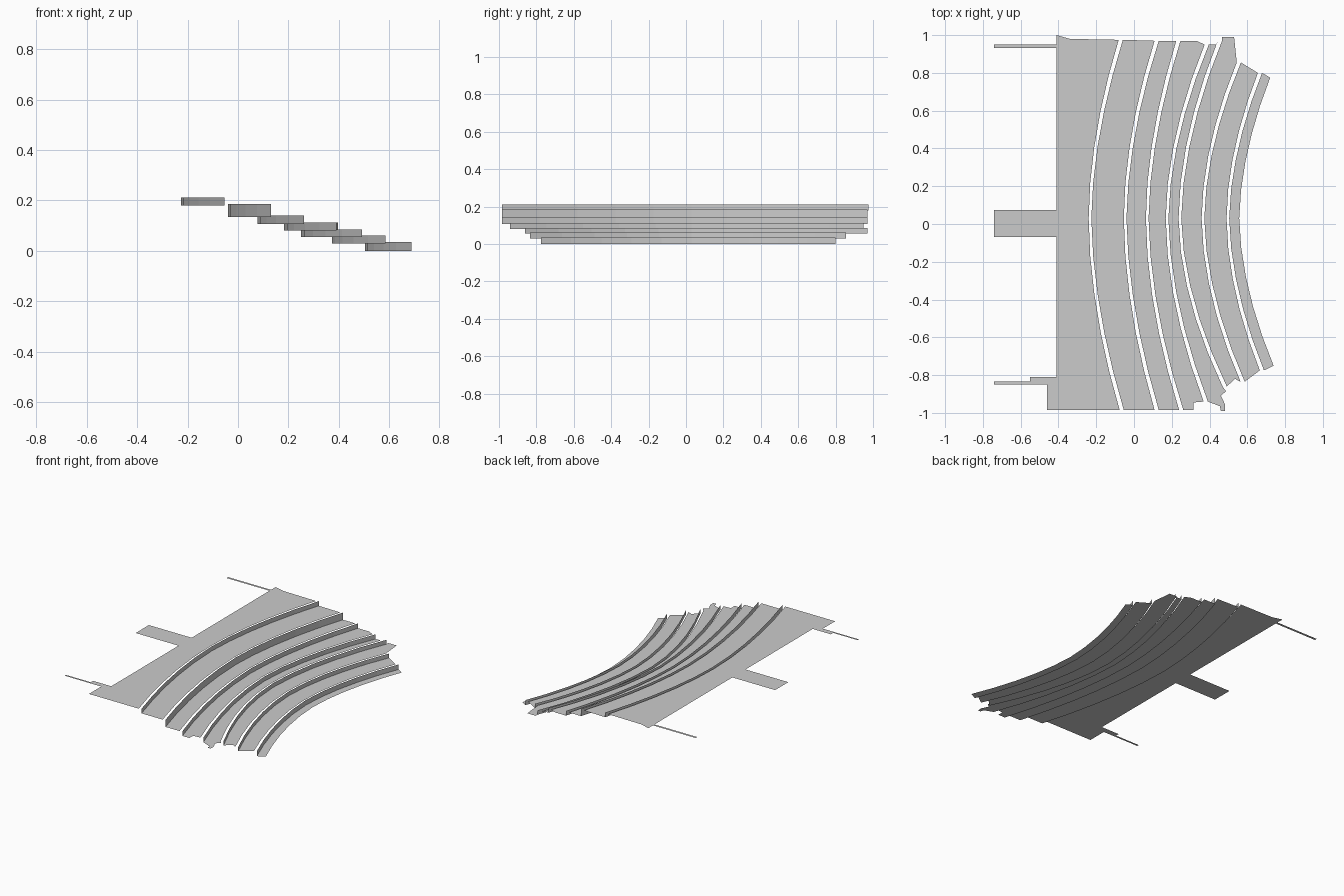
import bpy, bmesh

cube = bpy.data.objects.get("Cube")
if cube:
    bpy.data.objects.remove(cube, do_unlink=True)

GREY = (0.6, 0.6, 0.6, 1)
stone = bpy.data.materials.new("light grey stone")
stone.use_nodes = True
stone.diffuse_color = GREY
stone.node_tree.nodes["Principled BSDF"].inputs["Base Color"].default_value = GREY

MID_Y = 0.03      # where every step edge bulges furthest back
SEGMENTS = 5      # straight pieces in each half of an edge
LIP = 0.005       # height of a riser above the tread behind it


def edge(curve, side):
    """Bowed step edge from the low-y end to the high-y end, on one side of the gap."""
    middle, low, high = curve
    points = []
    for i in range(-SEGMENTS, SEGMENTS + 1):
        t = abs(i) / SEGMENTS
        end_x, end_y = low if i < 0 else high
        x = middle + (end_x - middle) * t ** 1.8
        y = MID_Y + (end_y - MID_Y) * t
        points.append((x + side * (0.007 + 0.004 * t), y))
    return points


def make_object(name, build):
    mesh = bpy.data.meshes.new(name)
    bm = bmesh.new()
    build(bm)
    bm.to_mesh(mesh)
    bm.free()
    mesh.materials.append(stone)
    obj = bpy.data.objects.new(name, mesh)
    bpy.context.collection.objects.link(obj)
    return obj


def make_sheet(name, outline, z):
    """Flat horizontal sheet facing up."""
    def build(bm):
        face = bm.faces.new([bm.verts.new((x, y, z)) for x, y in outline])
        face.normal_update()
        if face.normal.z < 0:
            face.normal_flip()
        bmesh.ops.triangulate(bm, faces=[face], ngon_method='EAR_CLIP')
    return make_object(name, build)


def make_riser(name, path, bottom, top):
    """Upright wall along a step edge, facing down the steps."""
    def build(bm):
        low = [bm.verts.new((x, y, bottom)) for x, y in path]
        high = [bm.verts.new((x, y, top)) for x, y in path]
        for i in range(len(path) - 1):
            bm.faces.new((low[i], low[i + 1], high[i + 1], high[i]))
    return make_object(name, build)


# Step edges: middle x, low-y end, high-y end
curves = [
    (-0.233, (-0.065, -0.985), (-0.07, 0.975)),
    (-0.047, (0.12, -0.985), (0.12, 0.97)),
    (0.07, (0.25, -0.985), (0.235, 0.97)),
    (0.175, (0.38, -0.94), (0.385, 0.95)),
    (0.243, (0.48, -0.86), (0.455, 0.97)),
    (0.365, (0.575, -0.835), (0.555, 0.855)),
    (0.497, (0.677, -0.775), (0.667, 0.80)),
    (0.55, (0.728, -0.75), (0.71, 0.775)),
]
heights = [0.207, 0.18, 0.135, 0.107, 0.08, 0.055, 0.03, 0]

# Broken ends of some treads, running from back edge to front edge
high_ends = {3: [(0.33, 0.97)], 4: [(0.435, 0.95)], 5: [(0.465, 0.99), (0.53, 0.99)]}
low_ends = {
    3: [(0.315, -0.985), (0.315, -0.945)],
    4: [(0.455, -0.965), (0.46, -0.99), (0.482, -0.99), (0.482, -0.955), (0.46, -0.91), (0.487, -0.885)],
    5: [(0.535, -0.82)],
}

# Upper landing, with its notched back corner and narrow strip
landing_back = [
    (-0.46, -0.985), (-0.46, -0.85), (-0.74, -0.85), (-0.74, -0.835),
    (-0.55, -0.835), (-0.55, -0.81), (-0.41, -0.81), (-0.41, 1.0), (-0.34, 0.98),
]
make_sheet("upper_landing", landing_back + edge(curves[0], -1)[::-1], heights[0])

# Walkways leading off the back of the landing
for name, low, high in (("middle_walkway", -0.07, 0.075), ("end_walkway", 0.932, 0.95)):
    make_sheet(name, [(-0.74, low), (-0.41, low), (-0.41, high), (-0.74, high)], heights[0])

# Lower treads
for i in range(1, len(heights)):
    back = edge(curves[i - 1], 1)
    front = edge(curves[i], -1)[::-1]
    if i == len(heights) - 1:
        front = edge(curves[i], 1)[::-1]
    outline = back + high_ends.get(i, []) + front + low_ends.get(i, [])[::-1]
    make_sheet(f"tread_{i}", outline, heights[i])

# Risers stand on the back edge of each lower tread
for i in range(len(heights) - 1):
    make_riser(f"riser_{i + 1}", edge(curves[i], 1), heights[i + 1], heights[i] + LIP)
